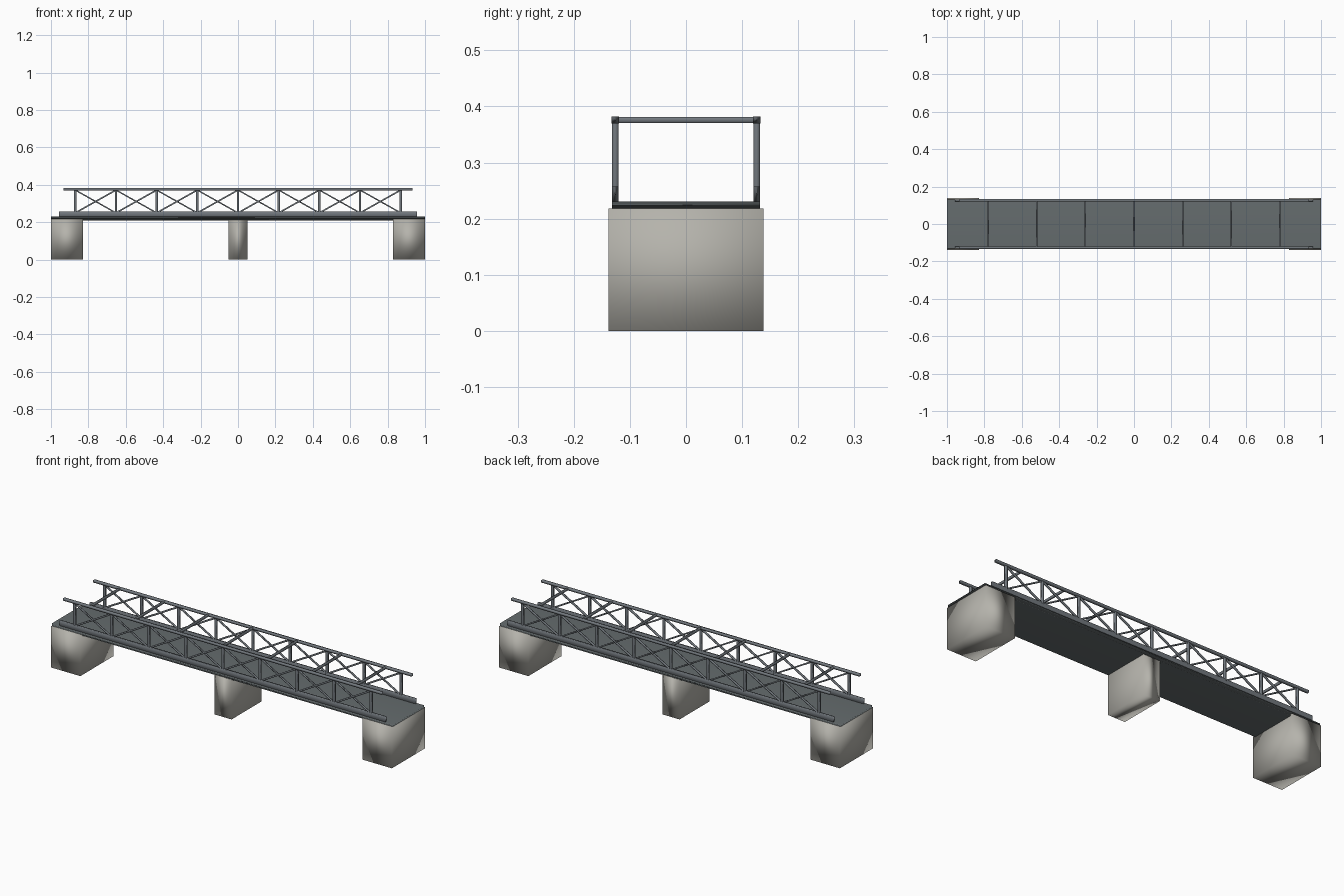
import bpy
import math
from mathutils import Vector

cube = bpy.data.objects.get("Cube")
if cube:
    bpy.data.objects.remove(cube, do_unlink=True)


def material(name, rgb):
    mat = bpy.data.materials.new(name)
    mat.use_nodes = True
    colour = (*rgb, 1)
    mat.diffuse_color = colour
    mat.node_tree.nodes["Principled BSDF"].inputs["Base Color"].default_value = colour
    return mat


concrete = material("concrete", (0.46, 0.45, 0.41))
steel = material("grey_steel", (0.17, 0.19, 0.21))
decking = material("dark_deck", (0.13, 0.15, 0.155))


def box(name, centre, size, mat, tilt=0):
    """A softly shaded box, optionally tilted about y."""
    bpy.ops.mesh.primitive_cube_add(size=1, location=centre, rotation=(0, tilt, 0))
    ob = bpy.context.object
    ob.name = name
    ob.scale = size
    ob.data.materials.append(mat)
    bpy.ops.object.shade_smooth()
    return ob


def strut(name, start, end, width, mat):
    """A thin bar between two points in an x-z plane."""
    a, b = Vector(start), Vector(end)
    d = b - a
    box(name, (a + b) / 2, (d.length, width, width), mat, -math.atan2(d.z, d.x))


HALF = 0.126        # truss plane distance from centre
PANEL = 0.2175      # post spacing
LOW, HIGH = 0.25, 0.372

# Concrete supports
for label, side in (("left", 1), ("right", -1)):
    box(label + "_abutment", (side * 0.914, 0, 0.109), (0.172, 0.277, 0.218), concrete)
box("middle_pier", (0, 0, 0.106), (0.1, 0.25, 0.212), concrete)

# Deck and the plate beneath it
box("deck", (0, 0, 0.2245), (2, 0.264, 0.013), decking)
box("deck_underplate", (0, 0, 0.214), (1.7, 0.25, 0.008), decking)

# Side trusses
for label, y in (("front", -HALF), ("back", HALF)):
    box(label + "_curb", (0, y, 0.244), (1.912, 0.011, 0.026), steel)
    box(label + "_top_rail", (0, y, 0.376), (1.868, 0.013, 0.012), steel)
    for i in range(-4, 5):
        x = i * PANEL
        box(label + "_post", (x, y, 0.311), (0.012, 0.011, 0.124), steel)
        if i < 4:
            strut(label + "_brace_up", (x, y, LOW), (x + PANEL, y, HIGH), 0.008, steel)
            strut(label + "_brace_down", (x, y, HIGH), (x + PANEL, y, LOW), 0.007, steel)

# Overhead cross bars between the rails
for i in range(-3, 4):
    box("cross_bar", (i * 0.26, 0, 0.376), (0.009, 2 * HALF, 0.011), steel)
